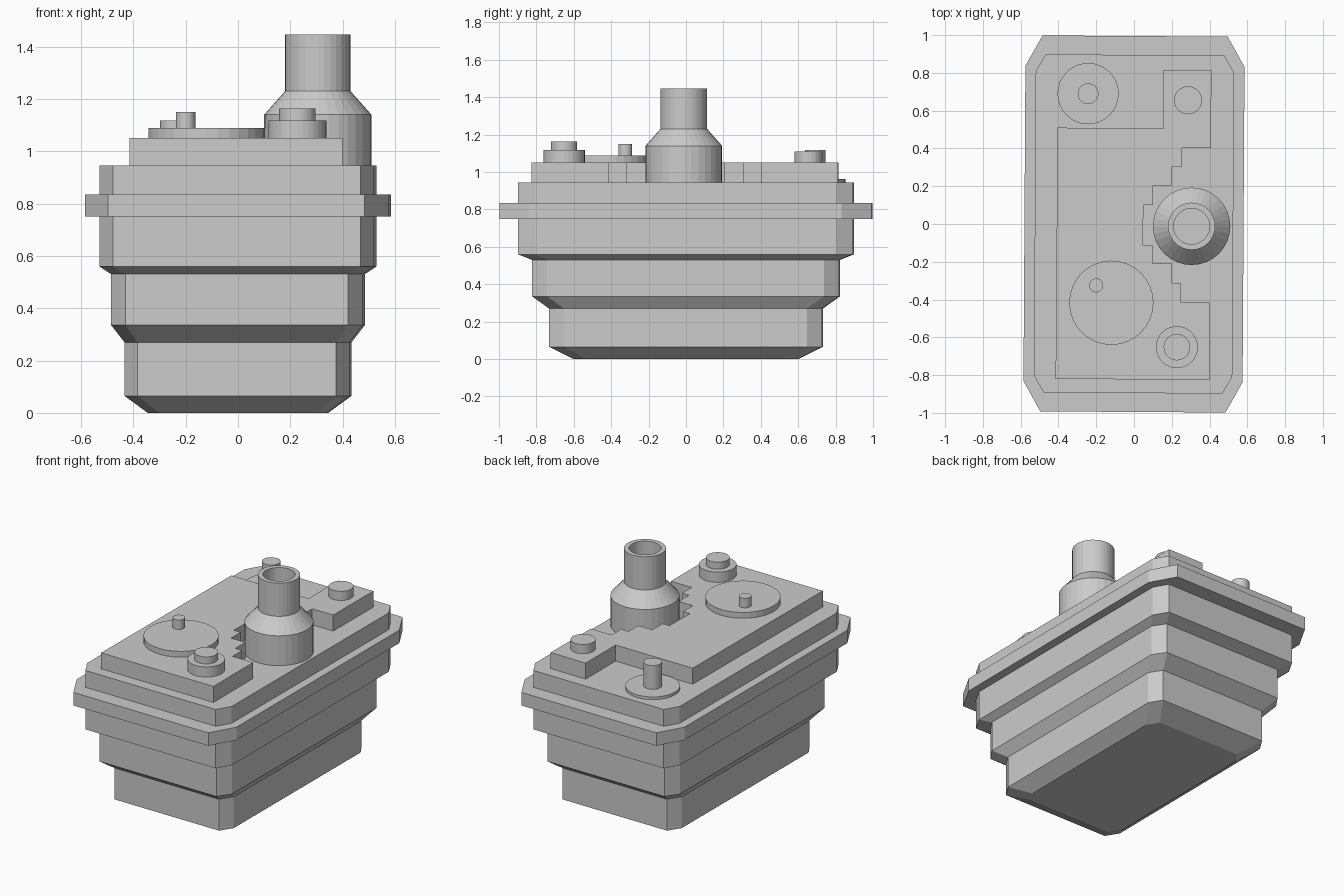
import bpy, bmesh, math

if "Cube" in bpy.data.objects:
    bpy.data.objects.remove(bpy.data.objects["Cube"])


def finish(name, bm):
    bmesh.ops.recalc_face_normals(bm, faces=bm.faces)
    me = bpy.data.meshes.new(name)
    bm.to_mesh(me)
    bm.free()
    ob = bpy.data.objects.new(name, me)
    bpy.context.collection.objects.link(ob)
    return ob


def loft(name, loops):
    """Skin a stack of equal-length point loops and cap both ends."""
    bm = bmesh.new()
    rings = [[bm.verts.new(p) for p in loop] for loop in loops]
    n = len(rings[0])
    for a, b in zip(rings, rings[1:]):
        for i in range(n):
            j = (i + 1) % n
            bm.faces.new((a[i], a[j], b[j], b[i]))
    bm.faces.new(rings[0][::-1])
    bm.faces.new(rings[-1])
    return finish(name, bm)


def octagon(x, y, cx, cy, z):
    """Rectangle of half size x, y with corners cut by cx, cy."""
    return [(x - cx, -y, z), (x, -y + cy, z), (x, y - cy, z), (x - cx, y, z),
            (-x + cx, y, z), (-x, y - cy, z), (-x, -y + cy, z), (-x + cx, -y, z)]


def turned(name, x, y, profile, n=32):
    """Stepped round part from (radius, z) pairs."""
    return loft(name, [[(x + r * math.cos(math.tau * i / n),
                         y + r * math.sin(math.tau * i / n), z)
                        for i in range(n)] for r, z in profile])


# Stepped tub with projecting rim
upper, mid, low = (0.525, 0.895, 0.052, 0.09), (0.48, 0.82, 0.055, 0.08), (0.43, 0.73, 0.05, 0.08)
rim = (0.58, 0.995, 0.09, 0.16)
levels = [(0.342, 0.6, 0.045, 0.07, 0), (*low, 0.065), (*low, 0.27), (*mid, 0.335),
          (*mid, 0.53), (*upper, 0.56), (*upper, 0.75), (*rim, 0.75), (*rim, 0.835),
          (*upper, 0.835), (*upper, 0.945)]
tub = loft("tub", [octagon(*l) for l in levels])
tub.rotation_euler.z = math.radians(-0.35)

# Raised cover plate with stair-stepped notch around the chimney
outline = [(-0.405, 0.51), (-0.415, -0.82), (0.40, -0.825), (0.40, -0.415), (0.25, -0.415),
           (0.25, -0.315), (0.20, -0.315), (0.20, -0.21), (0.097, -0.21), (0.097, -0.11),
           (0.047, -0.11), (0.05, 0.10), (0.10, 0.10), (0.10, 0.205), (0.202, 0.205),
           (0.202, 0.305), (0.255, 0.305), (0.255, 0.402), (0.407, 0.402), (0.41, 0.812),
           (0.155, 0.815), (0.155, 0.505)]
loft("cover_plate", [[(x, y, z) for x, y in outline] for z in (0.94, 1.05)])

# Hollow chimney
turned("chimney", 0.305, -0.012, [(0.205, 0.94), (0.205, 1.14), (0.125, 1.23), (0.125, 1.447),
                                 (0.095, 1.447), (0.095, 1.05)])

# Round fittings
turned("large_disc", -0.12, -0.417, [(0.223, 1.045), (0.223, 1.088)])
turned("large_disc_pin", -0.2, -0.325, [(0.037, 1.08), (0.037, 1.15)])
turned("front_knob", 0.227, -0.652, [(0.111, 1.045), (0.111, 1.117), (0.07, 1.117), (0.07, 1.163)])
turned("back_knob", 0.286, 0.655, [(0.074, 1.045), (0.074, 1.11)])
turned("back_disc", -0.243, 0.69, [(0.162, 0.94), (0.162, 0.963)])
turned("back_disc_post", -0.243, 0.69, [(0.055, 0.955), (0.055, 1.118)])
